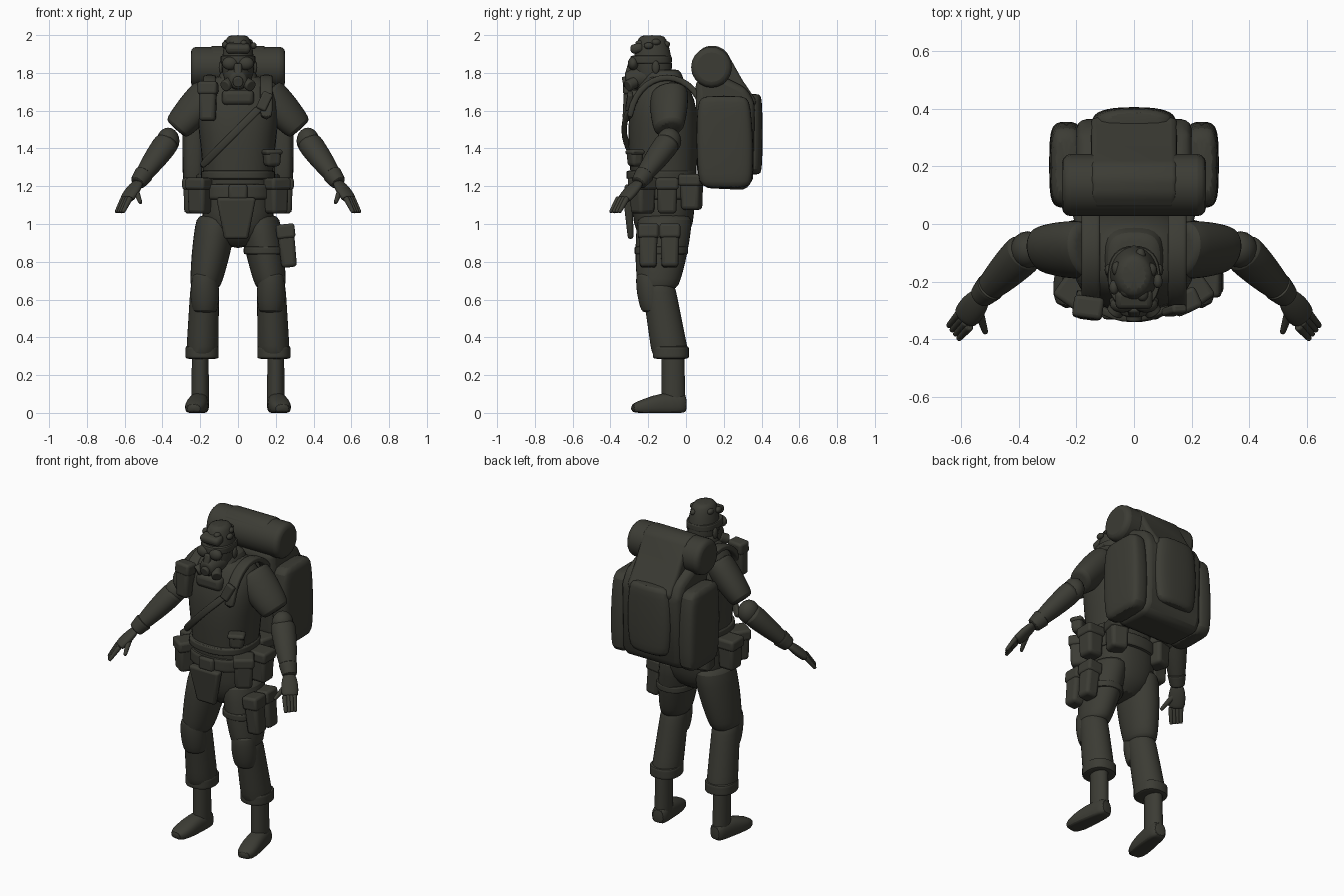
import bpy, bmesh, math, random
from mathutils import Vector, Matrix, Euler

default = bpy.data.objects.get("Cube")
if default:
    bpy.data.objects.remove(default, do_unlink=True)

random.seed(4)
X, Y, Z = Matrix.Identity(3)

olive = bpy.data.materials.new("dark olive")
olive.use_nodes = True
olive.diffuse_color = (.045, .045, .035, 1)
olive.node_tree.nodes["Principled BSDF"].inputs["Base Color"].default_value = olive.diffuse_color


def finish(name, bm, bevel=0, subdivide=False):
    """Turn a bmesh into a shaded object with optional rounding."""
    bmesh.ops.recalc_face_normals(bm, faces=bm.faces)
    mesh = bpy.data.meshes.new(name)
    bm.to_mesh(mesh)
    bm.free()
    mesh.materials.append(olive)
    obj = bpy.data.objects.new(name, mesh)
    bpy.context.collection.objects.link(obj)
    if bevel:
        rounding = obj.modifiers.new("rounding", 'BEVEL')
        rounding.width = bevel
        rounding.segments = 3
        rounding.limit_method = 'ANGLE'
    if subdivide:
        obj.modifiers.new("smoothing", 'SUBSURF').render_levels = 1
    bpy.ops.object.select_all(action='DESELECT')
    obj.select_set(True)
    bpy.context.view_layer.objects.active = obj
    bpy.ops.object.shade_smooth_by_angle(angle=math.radians(40))
    return obj


def pair(obj):
    """Repeat a left-hand part on the right."""
    obj.modifiers.new("other side", 'MIRROR').use_mirror_merge = False


def loft(name, rings, side=None, power=2, sides=16):
    """Skin (centre, width, depth) rings, level ones unless a side axis is given."""
    bm = bmesh.new()
    centres = [Vector(ring[0]) for ring in rings]
    loops = []
    for i, (centre, width, depth) in enumerate(rings):
        u, v = X, Y
        if side:
            along = (centres[min(i + 1, len(rings) - 1)] - centres[max(i - 1, 0)]).normalized()
            u = (side - along * side.dot(along)).normalized()
            v = u.cross(along)
        loop = []
        for k in range(sides):
            angle = math.tau * (k + .5) / sides
            c, s = (math.copysign(abs(f) ** (2 / power), f) for f in (math.cos(angle), math.sin(angle)))
            point = centres[i] + u * c * width + v * s * depth
            point.z = max(point.z, 0)
            loop.append(bm.verts.new(point))
        loops.append(loop)
    for low, high in zip(loops, loops[1:]):
        for k in range(sides):
            bm.faces.new((low[k - 1], low[k], high[k], high[k - 1]))
    bm.faces.new(loops[0])
    bm.faces.new(loops[-1])
    return finish(name, bm, subdivide=True)


def limb(name, start, end, wide, narrow, ratio=1, bulge=0, side=None, power=2):
    """Round-ended tapering part; ratio is depth over width."""
    rings = []
    for t in (0, .05, .25, .5, .75, .95, 1):
        width = wide + (narrow - wide) * t + bulge * math.sin(math.pi * t)
        if t in (0, 1):
            width *= .8
        rings.append((Vector(start).lerp(Vector(end), t), width, width * ratio))
    return loft(name, rings, side, power)


def band(name, at, width, depth, height):
    """Level strap around a body part."""
    half = Z * height / 2
    return limb(name, Vector(at) - half, Vector(at) + half, width, width, depth / width, power=2.4)


def box(name, at, size, bevel=.015, turn=(0, 0, 0), taper=1):
    """Rounded box, turned in degrees, its lower end scaled by taper."""
    bm = bmesh.new()
    bmesh.ops.create_cube(bm, size=1)
    for v in bm.verts:
        if v.co.z < 0:
            v.co.xy *= taper
        v.co *= Vector(size)
    spin = Euler(map(math.radians, turn)).to_matrix().to_4x4()
    bmesh.ops.transform(bm, matrix=Matrix.Translation(at) @ spin, verts=bm.verts)
    return finish(name, bm, bevel)


def pouch(name, at, size=(.11, .11, .19), turn=(0, 0, 0)):
    """Pouch with an overhanging lid."""
    width, depth, height = size
    rise = Euler(map(math.radians, turn)).to_matrix() @ Z * height / 3
    return (box(name, at, size, .02, turn, .9),
            box(name + "_lid", Vector(at) + rise, (width * 1.1, depth * 1.1, height / 3), turn=turn))


def prism(name, outline, half, bevel):
    """Side outline of (y, z) points stretched across x."""
    bm = bmesh.new()
    left, right = ([bm.verts.new((x, *point)) for point in outline] for x in (half, -half))
    bm.faces.new(left)
    bm.faces.new(right)
    for k in range(len(outline)):
        bm.faces.new((left[k - 1], left[k], right[k], right[k - 1]))
    return finish(name, bm, bevel)


def ball(name, at, size):
    bm = bmesh.new()
    bmesh.ops.create_uvsphere(bm, u_segments=16, v_segments=10, radius=1)
    for v in bm.verts:
        v.co = Vector(at) + v.co * Vector(size)
    return finish(name, bm)


def rod(name, start, end, radius, bevel):
    start, end = Vector(start), Vector(end)
    bm = bmesh.new()
    spin = Z.rotation_difference(end - start).to_matrix().to_4x4()
    bmesh.ops.create_cone(bm, cap_ends=True, segments=20, radius1=radius, radius2=radius,
                          depth=(end - start).length, matrix=Matrix.Translation((start + end) / 2) @ spin)
    return finish(name, bm, bevel)


# Torso: height, half width and half depth of each ring
body = ((.87, .06, .08), (.95, .18, .15), (1.06, .2, .17), (1.2, .18, .17), (1.4, .2, .19),
        (1.55, .22, .19), (1.66, .22, .17), (1.74, .18, .13), (1.8, .1, .09))
loft("torso", [((0, -.12, z), width, depth) for z, width, depth in body], power=2.4)
band("vest_rim", (0, -.13, 1.26), .2, .19, .05)
band("belt", (0, -.12, 1.17), .2, .19, .09)
box("buckle", (0, -.31, 1.17), (.1, .03, .08))
box("groin_flap", (-.01, -.3, 1.03), (.21, .05, .22), .02, (4, 0, 0), .6)

# Collar, head and hair
limb("collar", (0, -.12, 1.62), (0, -.12, 1.82), .16, .09, power=3)
box("collar_front", (0, -.27, 1.67), (.17, .07, .08), .025)
limb("head", (0, -.17, 1.69), (0, -.18, 2), .06, .06, 1.18, bulge=.03)
box("hair_fringe", (0, -.26, 1.93), (.13, .07, .05), .02, (15, 0, 0))
for n in range(14):
    reach = .02 + .005 * n
    x, y = reach * math.cos(n * 2.4), reach * math.sin(n * 2.4)
    ball("hair_tuft", (x, y - .18, 1.98 - 5 * reach ** 2), (random.uniform(.015, .025), .025, .018))
pair(ball("ears", (.09, -.16, 1.83), (.012, .02, .035)))

# Breathing mask and goggles
band("goggle_strap", (0, -.185, 1.87), .094, .112, .045)
limb("mask", (0, -.2, 1.78), (0, -.32, 1.76), .08, .045, side=X)
rod("mask_filter", (0, -.29, 1.76), (0, -.335, 1.75), .028, .006)
box("nose_bridge", (0, -.3, 1.82), (.04, .03, .06), .01, (-15, 0, 0))
pair(ball("goggles", (.042, -.28, 1.85), (.042, .028, .035)))
pair(rod("mask_canisters", (.04, -.27, 1.75), (.07, -.31, 1.73), .03, .006))

# Arms
elbow, wrist, knuckles = Vector((.37, -.09, 1.44)), Vector((.53, -.25, 1.22)), Vector((.59, -.33, 1.13))
across = (wrist - elbow).cross(Z)
pair(limb("sleeves", (.15, -.09, 1.7), (.33, -.09, 1.5), .11, .085, .8, bulge=.01, side=across))
pair(ball("elbow_guards", elbow, (.06, .065, .07)))
pair(limb("forearms", elbow, wrist, .075, .038, .9, bulge=.008, side=across))
pair(limb("glove_cuffs", elbow.lerp(wrist, .78), elbow.lerp(wrist, 1.02), .055, .042, side=across))
pair(limb("palms", wrist, knuckles, .035, .045, .55, bulge=.01, side=across))
for n in range(4):
    spread = Vector((-.035, -.045, 0)) * n / 3
    root = knuckles + Vector((.015, .02, .01)) + spread
    pair(limb("fingers", root, root + Vector((.04, -.045, -.08)), .016, .01, side=across))
pair(limb("thumbs", wrist.lerp(knuckles, .3), (.515, -.38, 1.11), .02, .01, side=across))

# Legs and boots
hip, knee, hem = Vector((.11, -.11, 1.05)), Vector((.175, -.15, .65)), Vector((.19, -.08, .29))
pair(limb("thighs", hip, knee, .11, .08, 1.35, bulge=.01))
pair(limb("shins", knee + Z * .05, hem, .077, .088, 1.15))
pair(limb("knee_pads", knee + Vector((0, -.05, .09)), knee + Vector((0, -.02, -.12)), .065, .065, bulge=.012))
pair(band("trouser_cuffs", hem + Z * .03, .09, .097, .07))
pair(limb("boot_shafts", (.2, -.07, .35), (.2, -.065, .02), .045, .048, 1.35))
pair(loft("boot_feet", [((.195, .005, .045), .04, .05), ((.2, -.03, .045), .05, .06), ((.21, -.12, .045), .055, .065),
                        ((.225, -.22, .03), .062, .045), ((.237, -.295, .02), .04, .025)], X, 2.5))

# Belt pouches
for name, at, angle in (("front_pouches", (.2, -.23, 1.15), 35),
                        ("hip_pouches", (.235, -.1, 1.15), 0),
                        ("rear_pouches", (.15, .03, 1.17), -15)):
    for part in pouch(name, at, turn=(0, 0, angle)):
        pair(part)

# Chest gear
pouch("radio_pouch", (-.16, -.295, 1.65), (.095, .07, .21), (-4, 0, -8))
box("shoulder_plate", (.14, -.3, 1.65), (.055, .03, .1), .01, (-8, 25, 0))
pouch("vest_pouch", (.18, -.27, 1.35), (.09, .07, .09), (0, 0, 25))
sling = [-.2 + .055 * n for n in range(7)]
loft("chest_sling", [((x, 2.5 * x * x - .33, 1.5 + x), .02, .014) for x in sling], Z - X, 4)

# Thigh rig on the left only
for y in (-.2, -.085):
    pouch("thigh_pouch", (.26, y, .885), (.09, .1, .23), (0, -6, 0))
band("thigh_band", (.14, -.13, .86), .112, .145, .045)

# Backpack with shoulder straps arching over the body
arch = [math.pi * n / 8 for n in range(9)]
pair(loft("shoulder_straps", [((.15, -.1 - .2 * math.cos(a), 1.55 + .23 * math.sin(a)), .033, .017)
                              for a in arch], X, 4))
prism("pack_body", [(.06, 1.25), (.1, 1.19), (.32, 1.18), (.355, 1.24), (.365, 1.64), (.32, 1.72),
                    (.16, 1.8), (.05, 1.76)], .2, .035)
rod("bed_roll", (-.25, .135, 1.83), (.25, .135, 1.83), .108, .03)
prism("pack_lid", [(.05, 1.9), (.1, 1.94), (.16, 1.945), (.21, 1.92), (.3, 1.76), (.375, 1.65),
                   (.34, 1.58), (.1, 1.76)], .15, .02)
limb("pack_back_pocket", (0, .355, 1.26), (0, .355, 1.69), .13, .13, .35, bulge=.02, power=2.6)
pair(limb("pack_side_pockets", (.235, .21, 1.19), (.235, .2, 1.68), .056, .054, 2.5, bulge=.006, power=4))
